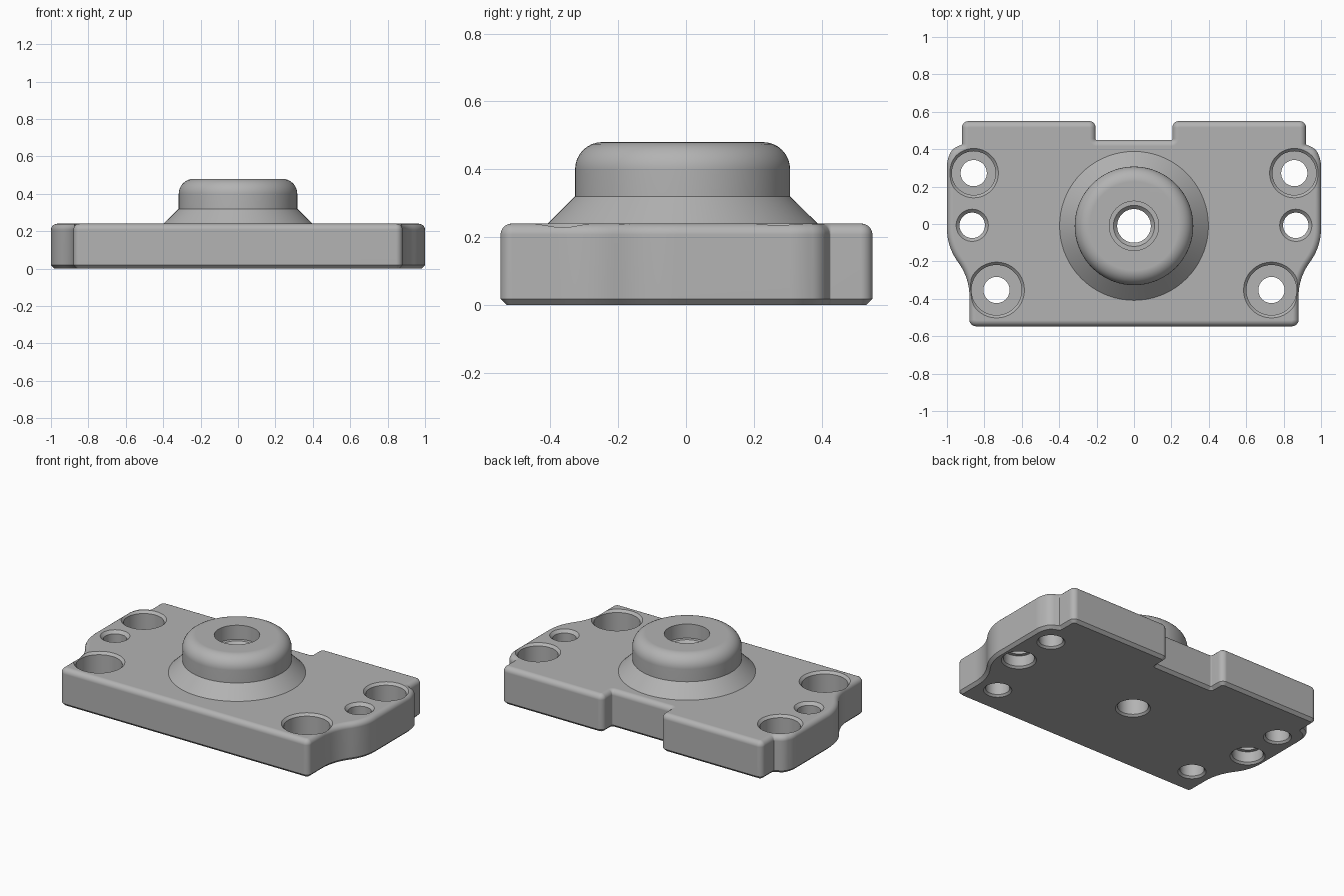
import bpy, bmesh, math
from mathutils import Vector

cube = bpy.data.objects.get("Cube")
if cube:
    bpy.data.objects.remove(cube, do_unlink=True)

grey = bpy.data.materials.new("plain grey")
grey.use_nodes = True
colour = (0.45, 0.45, 0.45, 1)
grey.diffuse_color = colour
grey.node_tree.nodes["Principled BSDF"].inputs["Base Color"].default_value = colour

HEIGHT, FILLET, CHAMFER = 0.24, 0.033, 0.018
BOSS_Y = -0.01


def loft(name, rings):
    """Closed solid through rings of equal point count, bottom to top."""
    bm = bmesh.new()
    loops = [[bm.verts.new(p) for p in ring] for ring in rings]
    for low, high in zip(loops, loops[1:]):
        for i in range(len(low)):
            j = (i + 1) % len(low)
            bm.faces.new((low[i], low[j], high[j], high[i]))
    bm.faces.new(loops[0][::-1])
    bm.faces.new(loops[-1])
    mesh = bpy.data.meshes.new(name)
    bm.to_mesh(mesh)
    bm.free()
    mesh.materials.append(grey)
    obj = bpy.data.objects.new(name, mesh)
    bpy.context.collection.objects.link(obj)
    return obj


def revolve(name, x, y, profile, sides=72):
    """Turned solid from (radius, z) pairs."""
    angles = [2 * math.pi * i / sides for i in range(sides)]
    return loft(name, [[(x + r * math.cos(a), y + r * math.sin(a), z)
                        for a in angles] for r, z in profile])


def rounded_outline(corners, inset, z, steps=8):
    """Parallel inset of an outline whose corners (x, y, radius) are rounded."""
    ring = []
    for i, (x, y, radius) in enumerate(corners):
        p = Vector((x, y))
        before = Vector(corners[i - 1][:2])
        after = Vector(corners[(i + 1) % len(corners)][:2])
        d0, d1 = (p - before).normalized(), (after - p).normalized()
        n0, n1 = Vector((-d0.y, d0.x)), Vector((-d1.y, d1.x))
        turn = math.atan2(d0.x * d1.y - d0.y * d1.x, d0.dot(d1))
        side = 1 if turn > 0 else -1
        centre = p + (n0 + n1) * (side * radius / (1 + n0.dot(n1)))
        reach = radius - side * inset
        start = math.atan2(-side * n0.y, -side * n0.x)
        for k in range(steps + 1):
            a = start + turn * k / steps
            ring.append((centre.x + reach * math.cos(a),
                         centre.y + reach * math.sin(a), z))
    return ring


# Base plate: half outline, mirrored
half = [(0.88, -0.547, 0.035), (0.88, -0.29, 0.3), (1.0, -0.12, 0.3),
        (1.0, 0.335, 0.15), (0.975, 0.40, 0.07), (0.92, 0.425, 0.005),
        (0.92, 0.55, 0.035), (0.205, 0.55, 0.035), (0.205, 0.45, 0.005)]
corners = half + [(-x, y, r) for x, y, r in reversed(half)]
levels = [(CHAMFER, 0), (0, CHAMFER)]
for k in range(6):
    a = math.pi / 2 * k / 5
    levels.append((FILLET * (1 - math.cos(a)),
                   HEIGHT - FILLET + FILLET * math.sin(a)))
plate = loft("mounting_plate", [rounded_outline(corners, d, z) for d, z in levels])

# Boss with flared foot and rounded rim
profile = [(0.398, 0.1), (0.398, HEIGHT), (0.317, 0.32)]
for k in range(9):
    a = math.pi / 2 * k / 8
    profile.append((0.237 + 0.08 * math.cos(a), 0.40 + 0.08 * math.sin(a)))
boss = revolve("boss", 0, BOSS_Y, profile)

# Hole cutters
centre_bore = [(0.112, -0.01), (0.09, 0.012), (0.09, 0.37), (0.11, 0.39),
               (0.132, 0.39), (0.132, 0.5)]
cutters = [revolve("centre_bore_cutter", 0, BOSS_Y, centre_bore)]


def bolt_hole(r):
    return [(0.092, -0.01), (0.07, 0.012), (0.07, 0.09), (r, 0.09),
            (r, HEIGHT - 0.015), (r + 0.025, HEIGHT + 0.01)]


pin_hole = [(0.112, -0.01), (0.09, 0.012), (0.09, 0.08), (0.068, 0.08),
            (0.068, HEIGHT - 0.018), (0.096, HEIGHT + 0.01)]
for side in (-1, 1):
    for label, x, y, shape in (("rear_bolt", 0.857, 0.272, bolt_hole(0.117)),
                               ("pin", 0.865, -0.007, pin_hole),
                               ("front_bolt", 0.735, -0.353, bolt_hole(0.134))):
        cutters.append(revolve(label + "_cutter", side * x, y, shape))


def combine(tool, operation):
    mod = plate.modifiers.new(operation.lower(), "BOOLEAN")
    mod.operation, mod.object, mod.solver = operation, tool, "EXACT"
    bpy.ops.object.modifier_apply(modifier=mod.name)
    bpy.data.objects.remove(tool, do_unlink=True)


bpy.ops.object.select_all(action="DESELECT")
bpy.context.view_layer.objects.active = plate
plate.select_set(True)
combine(boss, "UNION")
for cutter in cutters:
    combine(cutter, "DIFFERENCE")

# Smooth curves, crisp edges
bpy.ops.object.shade_smooth_by_angle(angle=math.radians(30))
weighted = plate.modifiers.new("flat_face_normals", "WEIGHTED_NORMAL")
weighted.keep_sharp = True
